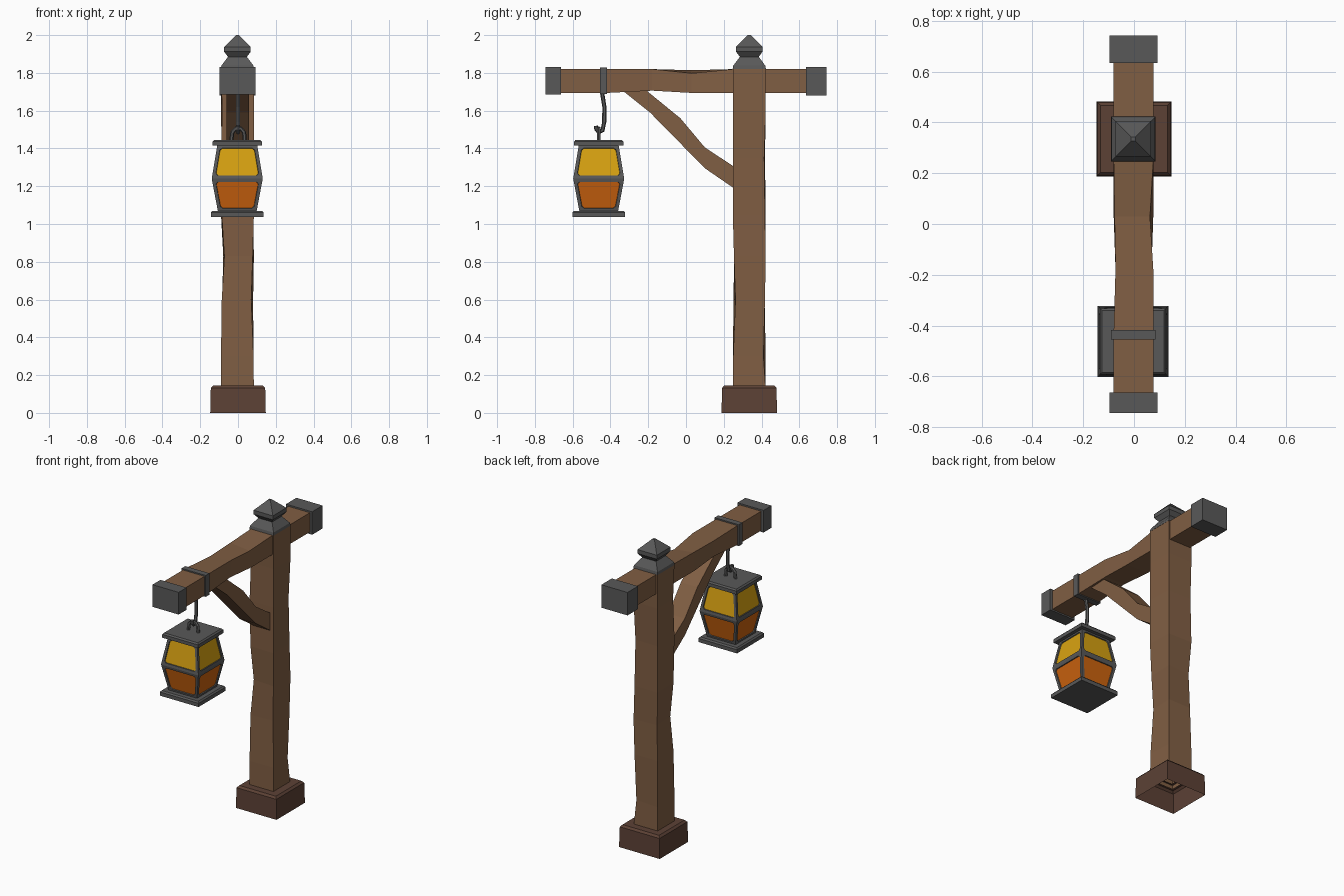
import bpy, bmesh, math
from mathutils import Vector

if "Cube" in bpy.data.objects:
    bpy.data.objects.remove(bpy.data.objects["Cube"])


def mat(name, r, g, b):
    m = bpy.data.materials.new(name)
    lin = [((c / 255 + 0.055) / 1.055) ** 2.4 for c in (r, g, b)]
    m.diffuse_color = (*lin, 1)
    m.use_nodes = True
    m.node_tree.nodes["Principled BSDF"].inputs["Base Color"].default_value = m.diffuse_color
    return m


WOOD = mat("wood", 128, 94, 67)
DARK = mat("dark_wood", 92, 65, 53)
IRON = mat("iron", 89, 89, 89)
YELLOW = mat("yellow_glass", 216, 162, 17)
ORANGE = mat("orange_glass", 204, 99, 14)


def finish(name, bm, *mats):
    bmesh.ops.recalc_face_normals(bm, faces=bm.faces)
    me = bpy.data.meshes.new(name)
    bm.to_mesh(me)
    bm.free()
    for m in mats:
        me.materials.append(m)
    ob = bpy.data.objects.new(name, me)
    bpy.context.collection.objects.link(ob)
    return ob


def loft_bm(rings, start=True, end=True):
    """Skin a list of equally sized point rings, optionally capped."""
    bm = bmesh.new()
    vs = [[bm.verts.new(p) for p in r] for r in rings]
    n = len(vs[0])
    for a, b in zip(vs, vs[1:]):
        for i in range(n):
            j = (i + 1) % n
            bm.faces.new((a[i], a[j], b[j], b[i]))
    if start:
        bm.faces.new(vs[0][::-1])
    if end:
        bm.faces.new(vs[-1])
    return bm


def loft(name, rings, m, start=True, end=True):
    return finish(name, loft_bm(rings, start, end), m)


SIGNS = ((-1, -1), (1, -1), (1, 1), (-1, 1))


def square(cx, cy, h, z):
    return [(cx + sx * h, cy + sy * h, z) for sx, sy in SIGNS]


def box(name, x, y, z, m):
    return loft(name, [[(x[0], y[0], k), (x[1], y[0], k), (x[1], y[1], k), (x[0], y[1], k)] for k in z], m)


def rod(name, path, r, m):
    """Six-sided rod following a path."""
    pts = [Vector(p) for p in path]
    rings = []
    for i, p in enumerate(pts):
        d = (pts[min(i + 1, len(pts) - 1)] - pts[max(i - 1, 0)]).normalized()
        u = d.cross(Vector((1, 0, 0)) if abs(d.x) < 0.5 and abs(d.y) < 0.99 and PLANE == 'YZ' else Vector((0, 1, 0)))
        u.normalize()
        w = d.cross(u)
        rings.append([p + r * (math.cos(a) * u + math.sin(a) * w) for a in (k * math.tau / 6 for k in range(6))])
    return loft(name, rings, m)


PY = 0.335          # post centre
LX, LY = -0.004, -0.462   # lantern centre

# Post: hewn timber, each ring has an inward nick per corner
post_rings = []
for z, nicks in ((0.12, (0, 0, 0, 0)), (0.3, (0, .002, .012, 0)), (0.6, (.004, .014, .004, .006)),
                 (0.83, (.018, .006, 0, .012)), (1.05, (.004, 0, .004, 0)),
                 (1.35, (0, 0, .008, .004)), (1.6, (.006, 0, 0, 0)), (1.825, (0, 0, 0, 0))):
    post_rings.append([(-0.003 + sx * (0.087 - k), PY + sy * (0.087 - k), z)
                       for (sx, sy), k in zip(SIGNS, nicks)])
loft("post", post_rings, WOOD, start=False)

# Base: open-bottomed block with bevelled top
loft("base", [square(0, PY, h, z) for h, z in ((.147, 0), (.144, .132), (.132, .145), (.075, .145))],
     DARK, start=False, end=False)

# Cross beam, nicked along its edges
beam_rings = []
for y, nicks in ((-0.70, (0, 0, 0, 0)), (-0.42, (0, 0, 0, 0)), (-0.18, (.012, .012, 0, .012)),
                 (0.03, (0, 0, .022, .006)), (0.25, (0, 0, 0, 0)), (0.70, (0, 0, 0, 0))):
    beam_rings.append([(-0.002 + sx * (0.078 - 0.6 * k), y, 1.757 + sz * (0.063 - k))
                       for (sx, sz), k in zip(SIGNS, nicks)])
loft("beam", beam_rings, WOOD)

# Bent diagonal brace: lower and upper edge points in y, z
brace = [((.26, 1.185), (.26, 1.30)), ((.10, 1.295), (.10, 1.405)),
         ((-.19, 1.59), (-.03, 1.56)), ((-.34, 1.71), (-.22, 1.715))]
loft("brace", [[(-.062, *lo), (.058, *lo), (.058, *hi), (-.062, *hi)] for lo, hi in brace], WOOD)

# Iron caps and hanging band
box("beam_cap_front", (-.097, .092), (-.745, -.663), (1.685, 1.83), IRON)
box("beam_cap_back", (-.097, .092), (.635, .743), (1.68, 1.83), IRON)
box("hanging_band", (-.09, .085), (-.455, -.417), (1.688, 1.828), IRON)

# Finial on the post
loft("finial", [square(-.003, PY, h, z) for h, z in
                ((.088, 1.82), (.085, 1.838), (.05, 1.885), (.07, 1.912), (.07, 1.938), (.008, 2.0))], IRON)

# Hook, and arched handle on the lantern
PLANE = 'YZ'
rod("hook", [(0, -.445, 1.70), (0, -.432, 1.62), (0, -.433, 1.54), (0, -.442, 1.495),
             (0, -.462, 1.485), (0, -.475, 1.50), (0, -.476, 1.52)], .011, IRON)
PLANE = 'XZ'
rod("lantern_handle", [(-.036, LY, 1.44), (-.03, LY, 1.485), (-.01, LY, 1.507),
                       (.015, LY, 1.505), (.032, LY, 1.485), (.036, LY, 1.44)], .011, IRON)

# Lantern plates
loft("lantern_roof", [square(LX, LY, h, z) for h, z in ((.13, 1.415), (.13, 1.437), (.122, 1.446))], IRON)
loft("lantern_floor", [square(LX, LY, h, z) for h, z in ((.14, 1.037), (.14, 1.061), (.132, 1.07))], IRON)

# Lantern body: iron frame with recessed glass panes, corners clipped
bm = loft_bm([square(LX, LY, h, z) for h, z in ((.102, 1.065), (.135, 1.24), (.105, 1.42))], False, False)
bmesh.ops.recalc_face_normals(bm, faces=bm.faces)
panes = list(bm.faces)
bmesh.ops.inset_individual(bm, faces=panes, thickness=.017, use_even_offset=True)
for f in panes:
    f.material_index = 1 if f.calc_center_median().z > 1.24 else 2
bmesh.ops.bevel(bm, geom=list({v for f in panes for v in f.verts}), offset=.012,
                segments=1, affect='VERTICES', material=0)
bm.normal_update()
bmesh.ops.inset_individual(bm, faces=[f for f in bm.faces if f.material_index], thickness=.002, depth=-.006)
for f in bm.faces:      # only the panes keep glass, their rims are iron
    if f.material_index and len(f.verts) < 6:
        f.material_index = 0
finish("lantern_body", bm, IRON, YELLOW, ORANGE)
